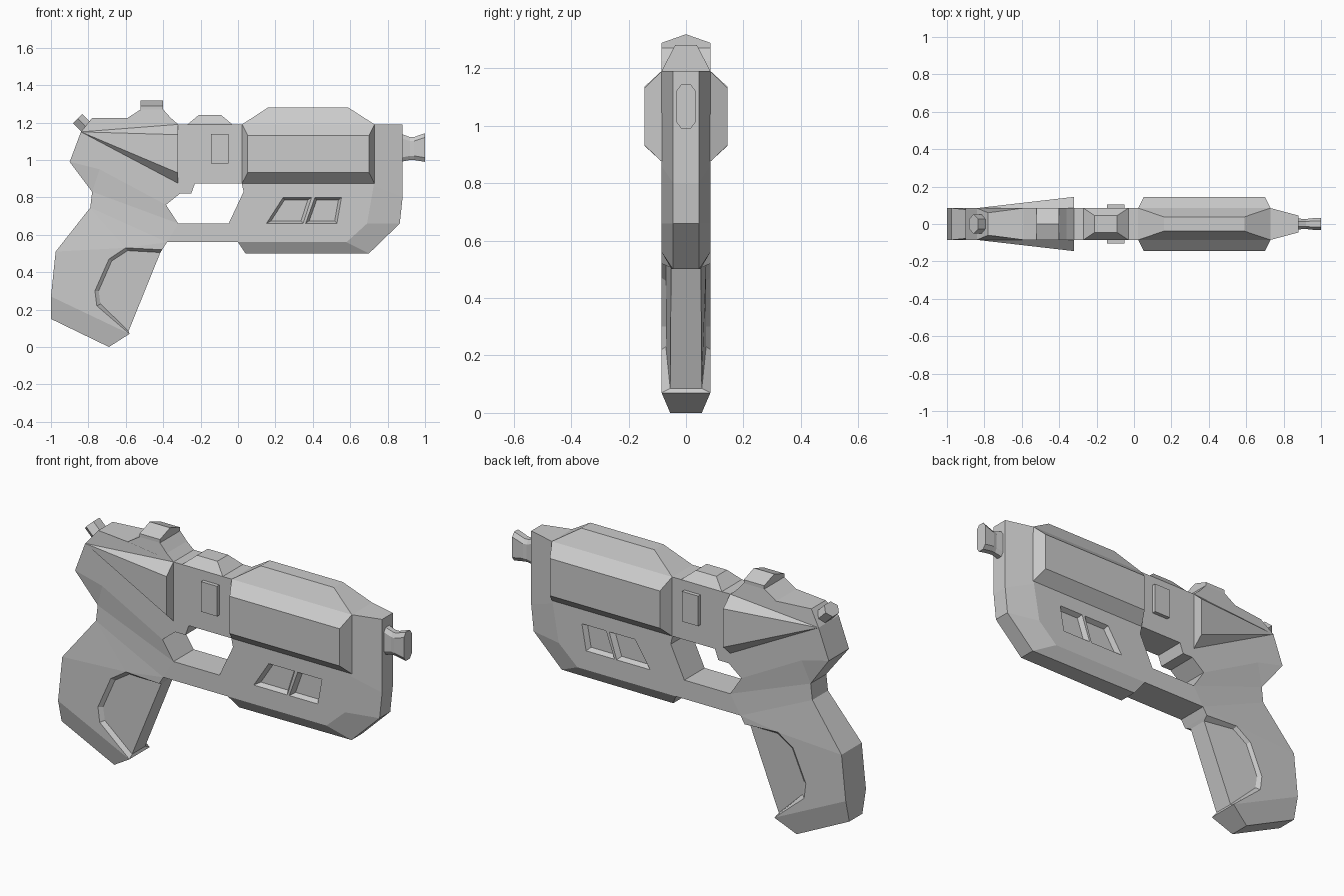
import bpy, bmesh, math
from mathutils import Vector


def finish(name, bm):
    bmesh.ops.recalc_face_normals(bm, faces=bm.faces)
    me = bpy.data.meshes.new(name)
    bm.to_mesh(me)
    bm.free()
    ob = bpy.data.objects.new(name, me)
    bpy.context.collection.objects.link(ob)
    return ob


def plated(name, pts, faces):
    """Side panels from (x, z, half width) points, mirrored in y and joined along open edges."""
    bm = bmesh.new()
    a = [bm.verts.new((x, -w, z)) for x, z, w in pts]
    b = [bm.verts.new((x, w, z)) for x, z, w in pts]
    count = {}
    for f in faces:
        bm.faces.new([a[i] for i in f])
        bm.faces.new([b[i] for i in reversed(f)])
        for i, j in zip(f, f[1:] + f[:1]):
            key = (min(i, j), max(i, j))
            count[key] = count.get(key, 0) + 1
    for (i, j), n in count.items():
        if n == 1:
            bm.faces.new([a[i], a[j], b[j], b[i]])
    bmesh.ops.remove_doubles(bm, verts=bm.verts, dist=1e-5)
    return finish(name, bm)


W = 0.085  # half width of the frame

# Frame: housing, trigger guard, lower body and grip
P = {
    0: (-.84, 1.15), 1: (-.90, .99), 2: (-.78, .83, .066), 3: (-.74, .95),
    4: (-.385, .76), 5: (-.31, .82), 6: (-.25, .82), 7: (-.23, .875),
    8: (.02, .875), 9: (.03, .83), 10: (-.05, .66), 11: (-.32, .66),
    12: (-.38, .56), 13: (0, .56), 14: (.58, .56), 15: (.04, .50, .05),
    16: (.70, .50, .045), 17: (.865, .66, .045), 18: (.88, .80, .045),
    19: (.88, 1.19, .045), 20: (.73, 1.19), 21: (.02, 1.19), 22: (-.32, 1.19),
    23: (.725, .86), 24: (.69, .66), 25: (-.79, .745, .066), 26: (-.975, .51),
    27: (-1, .27), 28: (-1, .15, .055), 29: (-.69, .0, .055), 30: (-.58, .07),
    31: (-.405, .52), 32: (-.60, .53), 33: (-.69, .47), 34: (-.765, .30),
    35: (-.755, .22), 36: (-.415, .505, .052), 37: (-.59, .515, .07),
    38: (-.675, .46, .07), 39: (-.745, .30, .07), 40: (-.735, .23, .07),
    41: (-.585, .085, .055),
}
frame = plated("frame", [p if len(p) == 3 else p + (W,) for p in P.values()], [
    [0, 3, 4, 5, 6, 7, 22], [22, 7, 8, 21], [8, 23, 20, 21],
    [0, 1, 3], [1, 2, 3], [3, 2, 11, 4], [2, 25, 12, 11],
    [11, 12, 13, 10], [10, 13, 14, 24, 23, 8, 9],
    [13, 15, 16, 14], [14, 16, 17, 24], [24, 17, 18, 23], [23, 18, 19, 20],
    [25, 26, 32], [25, 32, 12], [32, 31, 12],
    [26, 27, 35, 34, 33, 32], [27, 30, 35], [27, 28, 29, 30],
    [31, 32, 37, 36], [32, 33, 38, 37], [33, 34, 39, 38], [34, 35, 40, 39],
    [35, 30, 41, 40], [36, 37, 38, 39, 40, 41]])

# Slanted vent recesses cut into both sides of the lower body
bm = bmesh.new()
for quad in ([(.15, .66), (.24, .80), (.395, .80), (.35, .66)],
             [(.36, .66), (.41, .80), (.555, .80), (.53, .66)]):
    mid = sum((Vector(q) for q in quad), Vector((0, 0))) / 4
    for s in (-1, 1):
        vs = []
        for y, k in ((.0851 + .03, 1.2), (.06, .8)):
            for q in quad:
                x, z = mid + (Vector(q) - mid) * k
                vs.append(bm.verts.new((x, s * y, z)))
        bm.faces.new(vs[:4])
        bm.faces.new(vs[4:])
        for i in range(4):
            j = (i + 1) % 4
            bm.faces.new([vs[i], vs[j], vs[4 + j], vs[4 + i]])
cutter = finish("vent_cutter", bm)
cutter.hide_render = True
mod = frame.modifiers.new("vents", "BOOLEAN")
mod.operation, mod.solver, mod.object = "DIFFERENCE", "EXACT", cutter
bpy.context.view_layer.objects.active = frame
bpy.ops.object.modifier_apply(modifier=mod.name)
bpy.data.objects.remove(cutter)

# Barrel shroud with chamfered side pods and a sloped roof
plated("barrel_shroud", [
    (.022, .875, W), (.73, .875, W), (.73, 1.19, W), (.022, 1.19, W),
    (.052, .932, .145), (.70, .932, .145), (.70, 1.13, .145), (.052, 1.13, .145),
    (.16, 1.28, .038), (.59, 1.28, .038)],
    [[0, 1, 5, 4], [1, 2, 6, 5], [2, 3, 7, 6], [3, 0, 4, 7], [4, 5, 6, 7], [3, 2, 9, 8]])

# Tapered wings on the rear housing
plated("rear_wings", [
    (-.84, 1.15, W), (-.32, 1.19, W), (-.32, 1.135, .145), (-.32, .93, .145), (-.32, .875, W)],
    [[0, 1, 2], [0, 2, 3], [0, 3, 4], [1, 2, 3, 4]])

# Rear rail carrying the ridged sight
plated("sight_rail", [
    (-.84, 1.15, W), (-.78, 1.225, .06), (-.59, 1.225, W), (-.52, 1.27, W), (-.52, 1.288, W),
    (-.40, 1.288, W), (-.40, 1.27, W), (-.36, 1.225, W), (-.32, 1.19, W),
    (-.52, 1.318, 0), (-.40, 1.318, 0)],
    [[0, 1, 2, 3, 6, 7, 8], [3, 4, 5, 6], [4, 9, 10, 5]])

# Small raised block on top
plated("top_block", [(-.27, 1.19, W), (-.03, 1.19, W), (-.09, 1.24, .045), (-.21, 1.24, .045)],
       [[0, 1, 2, 3]])

# Side buttons
plated("side_buttons", [(-.145, .98, .105), (-.05, .98, .105), (-.05, 1.14, .105), (-.145, 1.14, .105)],
       [[0, 1, 2, 3]])

# Muzzle: chamfered block on a slimmer neck
pts = []
for x, lo, hi, w in ((.87, .99, 1.14, .03), (.92, 1.0, 1.122, .026),
                     (.94, 1.0, 1.122, .03), (1.0, .99, 1.143, .033)):
    pts += [(x, lo, w * .5), (x, lo + .022, w), (x, hi - .022, w), (x, hi, w * .5)]
plated("muzzle", pts, [[4 * c + r, 4 * c + r + 4, 4 * c + r + 5, 4 * c + r + 1]
                       for c in range(3) for r in range(3)])

# Hexagonal hammer knob at the rear
bpy.ops.mesh.primitive_cylinder_add(vertices=6, radius=.04, depth=.09, location=(-.826, 0, 1.19),
                                    rotation=(0, math.radians(-45), 0))
knob = bpy.context.object
knob.name = "rear_knob"
knob.scale.y = 1.3
